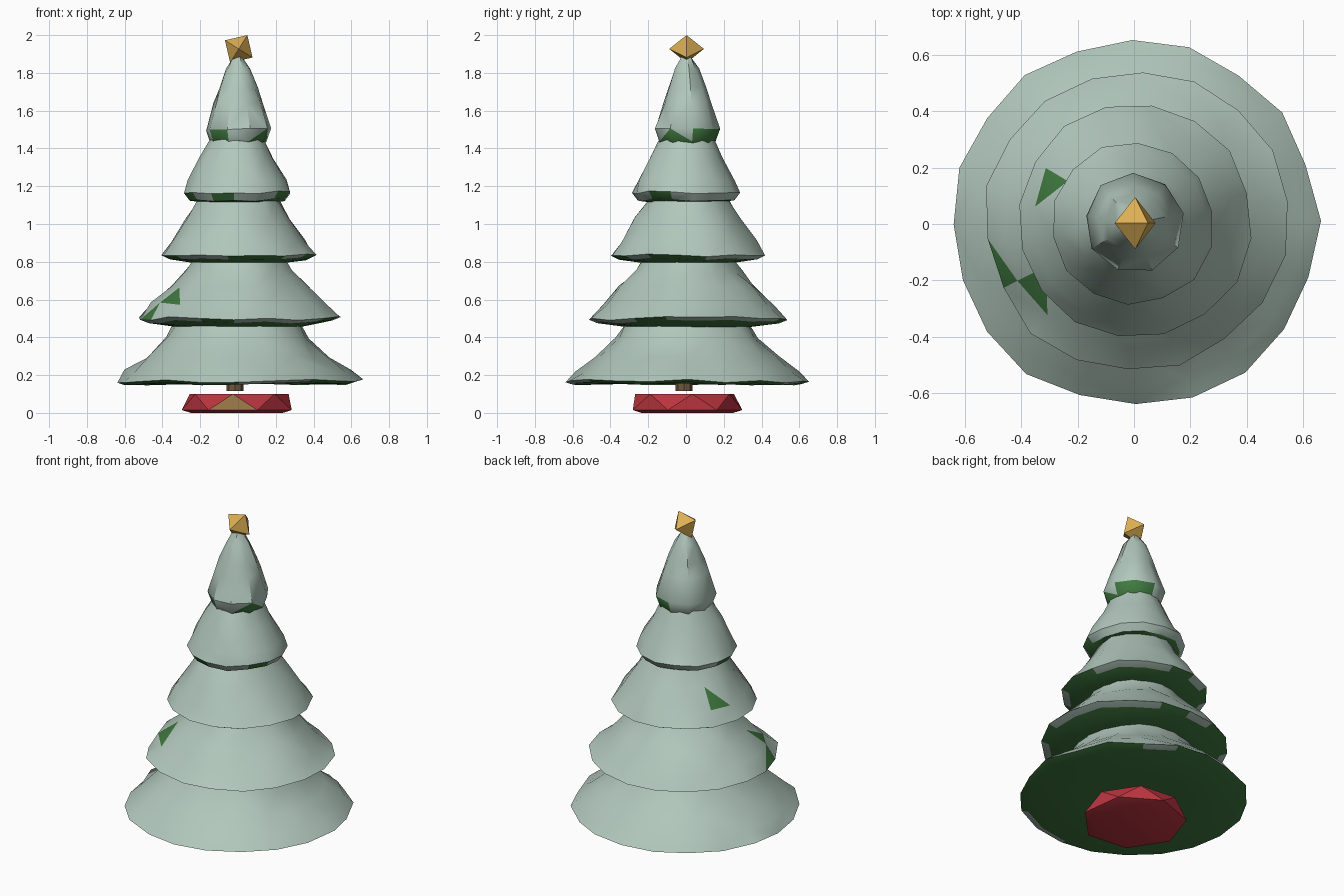
import bpy, bmesh, math, random
from mathutils import Vector

random.seed(7)
cube = bpy.data.objects.get("Cube")
if cube:
    bpy.data.objects.remove(cube, do_unlink=True)


def material(name, colour):
    m = bpy.data.materials.new(name)
    m.use_nodes = True
    m.diffuse_color = (*colour, 1)
    m.node_tree.nodes["Principled BSDF"].inputs["Base Color"].default_value = (*colour, 1)
    return m


snow = material("pale snow", (0.44, 0.57, 0.50))
green = material("needle green", (0.05, 0.19, 0.05))
gold = material("gold", (0.72, 0.43, 0.09))
red = material("pot red", (0.50, 0.035, 0.05))
tan = material("tan", (0.35, 0.2, 0.07))
brown = material("bark brown", (0.16, 0.1, 0.05))


def finish(bm, name, mats, smooth=None):
    bmesh.ops.recalc_face_normals(bm, faces=bm.faces[:])
    mesh = bpy.data.meshes.new(name)
    bm.to_mesh(mesh)
    bm.free()
    ob = bpy.data.objects.new(name, mesh)
    bpy.context.collection.objects.link(ob)
    for m in mats:
        mesh.materials.append(m)
    if smooth:
        bpy.ops.object.select_all(action='DESELECT')
        ob.select_set(True)
        bpy.context.view_layer.objects.active = ob
        bpy.ops.object.shade_smooth_by_angle(angle=math.radians(smooth))
    return ob


def circle(n, r, z, turn=0.0):
    return [Vector((r * math.cos(turn + math.tau * i / n),
                    r * math.sin(turn + math.tau * i / n), z)) for i in range(n)]


def hull(points, name, mats, smooth=None, rule=None):
    bm = bmesh.new()
    for p in points:
        bm.verts.new(p)
    bmesh.ops.convex_hull(bm, input=bm.verts[:])
    bm.normal_update()
    if rule:
        rule(bm)
    return finish(bm, name, mats, smooth)


def tier(name, sides, profile, centre, wobble, patches=()):
    """Lumpy lathe: the first two rings are the green underside, the third is the snowy rim."""
    bm = bmesh.new()
    rings = []
    turn = random.random()
    rim = [random.uniform(-1, 1) for _ in range(sides)]
    for k, (r, z) in enumerate(profile):
        ring = []
        for i, p in enumerate(circle(sides, r, z, turn)):
            # the lip waves together, the slope gets its own gentle lumps
            push = rim[i] if k in (1, 2) else random.uniform(-1, 1) * (k > 2)
            p.xy *= 1 + wobble * push
            p.z += 0.01 * push * (k > 0)
            ring.append(bm.verts.new(p + Vector((*centre, 0))))
        rings.append(ring)
    underside = bm.faces.new(rings[0])
    underside.material_index = 1
    bm.faces.new(rings[-1])
    for k, (a, b) in enumerate(zip(rings, rings[1:])):
        for i in range(sides):
            j = (i + 1) % sides
            f = bm.faces.new((a[i], a[j], b[j], b[i]))
            f.material_index = 1 if k == 0 or (k == 1 and random.random() < 0.4) else 0
    walls = [f for f in bm.faces if len(f.verts) == 4]
    bmesh.ops.triangulate(bm, faces=walls)
    # bare patches where needles show through the snow
    for spot in patches:
        near = min(bm.faces, key=lambda f: (f.calc_center_median() - Vector(spot)).length)
        near.material_index = 1
    return finish(bm, name, (snow, green), 40)


# Snow-covered branch tiers, bottom to top
tier("bottom_tier", 20,
     [(0.3, 0.155), (0.61, 0.155), (0.65, 0.168), (0.59, 0.22), (0.49, 0.3),
      (0.38, 0.4), (0.33, 0.48)], (0, 0.005), 0.02)
tier("second_tier", 18,
     [(0.33, 0.455), (0.49, 0.482), (0.535, 0.5), (0.46, 0.575), (0.36, 0.67),
      (0.28, 0.75), (0.24, 0.82)], (0.005, 0.012), 0.022,
     [(-0.43, -0.18, 0.56), (-0.4, -0.2, 0.62)])
tier("third_tier", 16,
     [(0.25, 0.795), (0.37, 0.812), (0.412, 0.832), (0.36, 0.91), (0.28, 1.03),
      (0.21, 1.14)], (0.004, 0.01), 0.025, [(-0.29, 0.13, 0.97)])
tier("fourth_tier", 14,
     [(0.19, 1.115), (0.26, 1.13), (0.29, 1.17), (0.262, 1.23), (0.195, 1.35),
      (0.15, 1.45)], (-0.004, 0), 0.025)
tier("top_tier", 9,
     [(0.13, 1.41), (0.15, 1.43), (0.175, 1.5), (0.13, 1.64), (0.105, 1.72),
      (0.065, 1.82), (0.025, 1.89)], (0, 0.003), 0.035,
     [(0.16, -0.05, 1.47), (0.05, 0.16, 1.48), (0.1, -0.12, 1.45)])

# Trunk
trunk = [p + Vector((-0.015, -0.01, 0)) for z in (0.115, 0.3) for p in circle(8, 0.045, z)]
hull(trunk, "trunk", (brown,), 40)


# Faceted pot with one tan triangle on its front
def paint_front(bm):
    sides = [f for f in bm.faces if abs(f.normal.z) < 0.8
             and sum(v.co.z < 0.06 for v in f.verts) == 2]
    min(sides, key=lambda f: f.calc_center_median().y).material_index = 1


half = math.pi / 7
front = -math.pi / 2 - 0.1
pot = circle(7, 0.3, 0.015, front + half) + circle(7, 0.27, 0.1, front) \
    + circle(7, 0.25, 0, front + half)
hull(pot, "pot", (red, tan), 30, paint_front)

# Eight-sided ornament, tilted on the tip
middle = Vector((0.004, 0.003, 1.927))
ornament = [middle + Vector((0, s * 0.092, 0)) for s in (-1, 1)]
for k in range(4):
    a = math.radians(58 + 90 * k)
    ornament.append(middle + 0.086 * Vector((math.cos(a), 0, math.sin(a))))
hull(ornament, "tip_ornament", (gold,))
